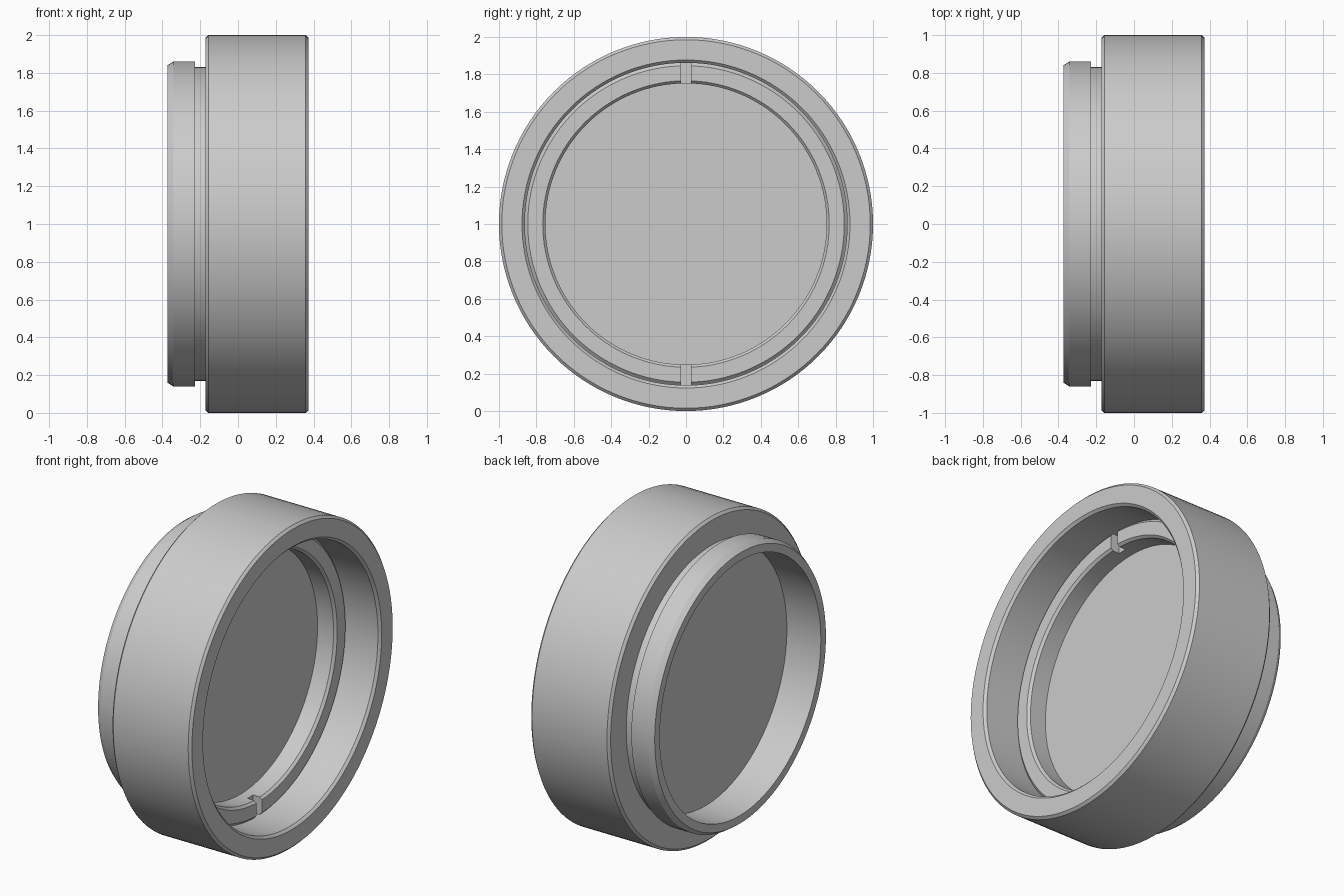
import bpy, bmesh, math
from mathutils import Matrix

cube = bpy.data.objects.get("Cube")
if cube:
    bpy.data.objects.remove(cube, do_unlink=True)

SEGMENTS = 128
CENTRE_Z = 1.0

grey = bpy.data.materials.new("plain grey")
grey.use_nodes = True
grey.diffuse_color = (0.6, 0.6, 0.6, 1)
grey.node_tree.nodes["Principled BSDF"].inputs["Base Color"].default_value = (0.6, 0.6, 0.6, 1)


def make_object(name, bm):
    bmesh.ops.recalc_face_normals(bm, faces=bm.faces)
    mesh = bpy.data.meshes.new(name)
    bm.to_mesh(mesh)
    bm.free()
    mesh.materials.append(grey)
    obj = bpy.data.objects.new(name, mesh)
    bpy.context.collection.objects.link(obj)
    return obj


def select_only(obj):
    bpy.ops.object.select_all(action='DESELECT')
    obj.select_set(True)
    bpy.context.view_layer.objects.active = obj


def smooth(obj):
    select_only(obj)
    bpy.ops.object.shade_smooth_by_angle(angle=math.radians(25))


def lathe(name, profile):
    """Spin a closed (x, radius) outline around the x axis."""
    bm = bmesh.new()
    rings = []
    for i in range(SEGMENTS):
        a = 2 * math.pi * i / SEGMENTS
        rings.append([bm.verts.new((x, r * math.sin(a), CENTRE_Z + r * math.cos(a)))
                      for x, r in profile])
    n = len(profile)
    for i, ring in enumerate(rings):
        after = rings[(i + 1) % SEGMENTS]
        for j in range(n):
            k = (j + 1) % n
            bm.faces.new((ring[j], ring[k], after[k], after[j]))
    return make_object(name, bm)


# Housing: wide barrel, narrow neck, mounting lip, stepped bore
housing = lathe("housing", [
    (-0.373, 0.79), (-0.373, 0.84), (-0.343, 0.86), (-0.227, 0.86),
    (-0.227, 0.832), (-0.172, 0.832), (-0.172, 0.985), (-0.157, 1.0),
    (0.358, 1.0), (0.373, 0.985), (0.373, 0.877), (0.358, 0.862),
    (0.02, 0.862), (0.02, 0.79)])
smooth(housing)

# Retaining ring with chamfered edges
ring = lathe("retaining_ring", [
    (0.02, 0.752), (0.02, 0.862), (0.13, 0.862), (0.145, 0.846),
    (0.145, 0.766), (0.13, 0.752)])

# Two spanner slots cut into the ring, top and bottom
bm = bmesh.new()
for side in (1, -1):
    bmesh.ops.create_cube(bm, size=1, matrix=Matrix.Translation((0.135, 0, CENTRE_Z + side * 0.81))
                          @ Matrix.Diagonal((0.10, 0.056, 0.20, 1)))
cutter = make_object("slot_cutter", bm)
cutter.hide_render = True
cut = ring.modifiers.new("slots", 'BOOLEAN')
cut.operation = 'DIFFERENCE'
cut.solver = 'EXACT'
cut.object = cutter
select_only(ring)
bpy.ops.object.modifier_apply(modifier="slots")
bpy.data.objects.remove(cutter, do_unlink=True)
smooth(ring)

# Flat disc held between the ring and the lip
bm = bmesh.new()
bmesh.ops.create_cone(bm, cap_ends=True, segments=SEGMENTS, radius1=0.79, radius2=0.79, depth=0.16,
                      matrix=Matrix.Translation((-0.06, 0, CENTRE_Z)) @ Matrix.Rotation(math.pi / 2, 4, 'Y'))
disc = make_object("lens_disc", bm)
smooth(disc)
